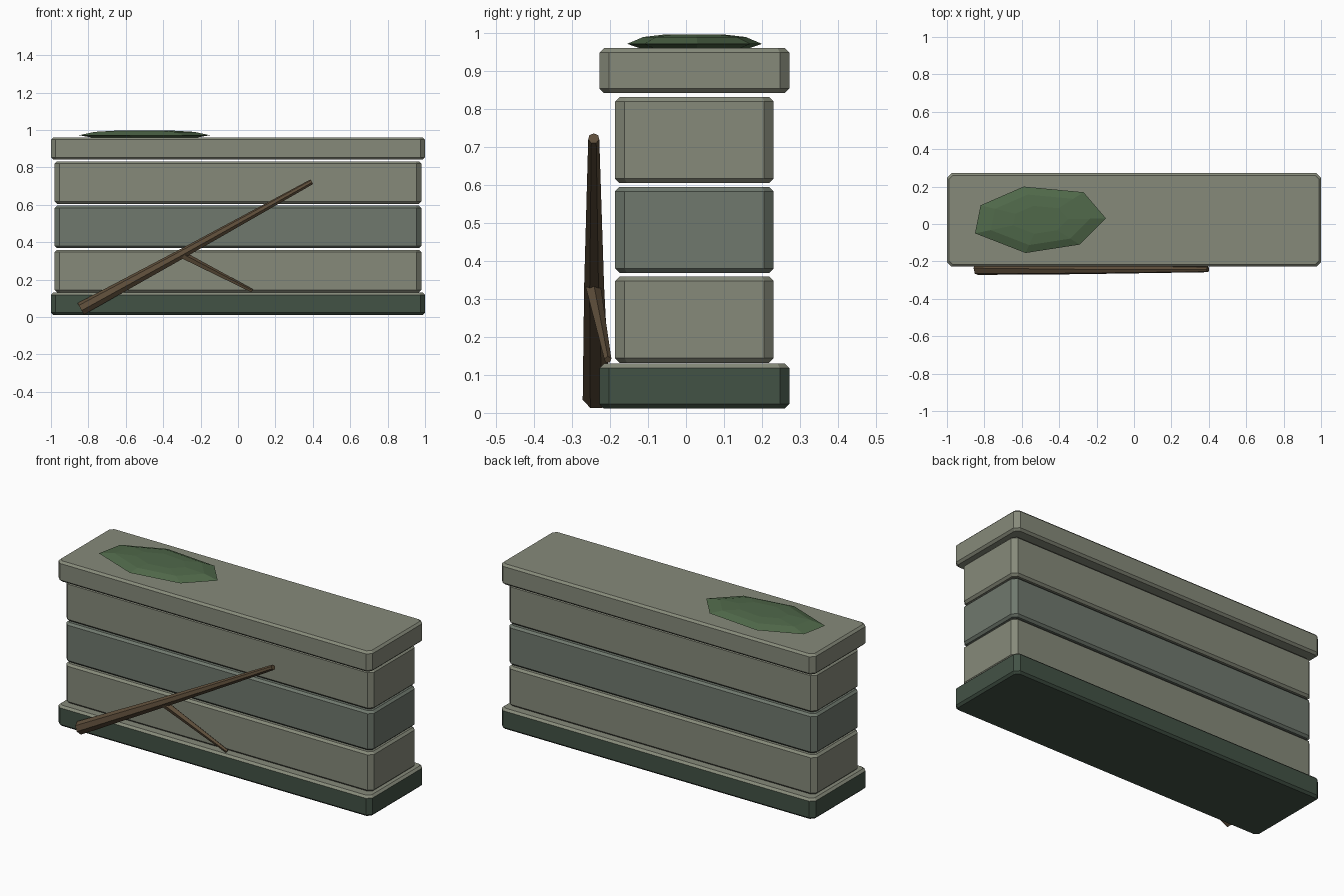
import bpy, bmesh
from mathutils import Vector
from math import cos, sin, tau

if "Cube" in bpy.data.objects:
    bpy.data.objects.remove(bpy.data.objects["Cube"])


def material(name, rgb):
    m = bpy.data.materials.new(name)
    m.diffuse_color = (*rgb, 1)
    m.use_nodes = True
    m.node_tree.nodes["Principled BSDF"].inputs["Base Color"].default_value = m.diffuse_color
    return m


stone = material("stone", (0.24, 0.255, 0.195))
damp = material("damp_stone", (0.16, 0.19, 0.155))
mossy = material("mossy_stone", (0.055, 0.085, 0.06))
moss = material("moss", (0.08, 0.14, 0.068))
bark = material("bark", (0.11, 0.075, 0.042))


def loft(name, rings, *mats):
    """Closed skin over rings that run from bottom to top."""
    bm = bmesh.new()
    loops = [[bm.verts.new(p) for p in ring] for ring in rings]
    n = len(loops[0])
    for a, b in zip(loops, loops[1:]):
        for i in range(n):
            j = (i + 1) % n
            bm.faces.new((a[i], a[j], b[j], b[i]))
    bm.faces.new(loops[0][::-1])
    bm.faces.new(loops[-1])
    bmesh.ops.recalc_face_normals(bm, faces=bm.faces[:])
    if len(mats) > 1:  # second material on upward faces
        for f in bm.faces:
            f.normal_update()
            f.material_index = int(f.normal.z > 0.3)
    me = bpy.data.meshes.new(name)
    bm.to_mesh(me)
    bm.free()
    for m in mats:
        me.materials.append(m)
    ob = bpy.data.objects.new(name, me)
    bpy.context.collection.objects.link(ob)
    return ob


def slab(name, hx, hy, z0, z1, *mats, cy=0.022, c=0.025, e=0.012):
    """Block with chamfered vertical corners and narrow top/bottom chamfers."""
    def ring(z, d):
        x, y = hx - d, hy - d
        k = c - d * 0.5
        pts = [(x, y - k), (x - k, y), (k - x, y), (-x, y - k),
               (-x, k - y), (k - x, -y), (x - k, -y), (x, k - y)]
        return [(px, py + cy, z) for px, py in pts]
    loft(name, [ring(z0, e), ring(z0 + e, 0), ring(z1 - e, 0), ring(z1, e)], *mats)


def stick(name, path, mat, sides=7):
    """Tapered rod through (point, radius) pairs."""
    axis = (Vector(path[-1][0]) - Vector(path[0][0])).normalized()
    u = axis.cross(Vector((0, 1, 0))).normalized()
    v = axis.cross(u)
    loft(name, [[Vector(p) + r * (u * cos(tau * i / sides) + v * sin(tau * i / sides))
                 for i in range(sides)] for p, r in path], mat)


# Wall: plinth, three courses and capstone
slab("base_plinth", 1.0, 0.25, 0.011, 0.130, mossy, stone)
for i, mat in enumerate((stone, damp, stone)):
    z = 0.132 + i * 0.2365
    slab(f"wall_course_{i + 1}", 0.98, 0.209, z, z + 0.227, mat)
slab("capstone", 1.0, 0.25, 0.842, 0.961, stone)

# Moss patch: irregular outline swelling into a low dome
outline = [(-0.85, -0.05), (-0.58, -0.155), (-0.29, -0.11), (-0.15, 0.03),
           (-0.27, 0.17), (-0.59, 0.20), (-0.82, 0.10)]
mx, my = -0.5, 0.022
loft("moss_patch", [[(mx + (x - mx) * s, my + (y - my) * s, z) for x, y in outline]
                    for s, z in ((0.82, 0.961), (1, 0.972), (0.76, 0.99), (0.42, 0.997))], moss)

# Fallen branch leaning on the front, with a side twig
stick("fallen_branch", [((-0.84, -0.236, 0.042), 0.037),
                        ((-0.30, -0.242, 0.337), 0.027),
                        ((0.395, -0.243, 0.723), 0.015)], bark)
stick("side_twig", [((-0.295, -0.245, 0.33), 0.021),
                    ((0.075, -0.206, 0.14), 0.010)], bark, 5)
